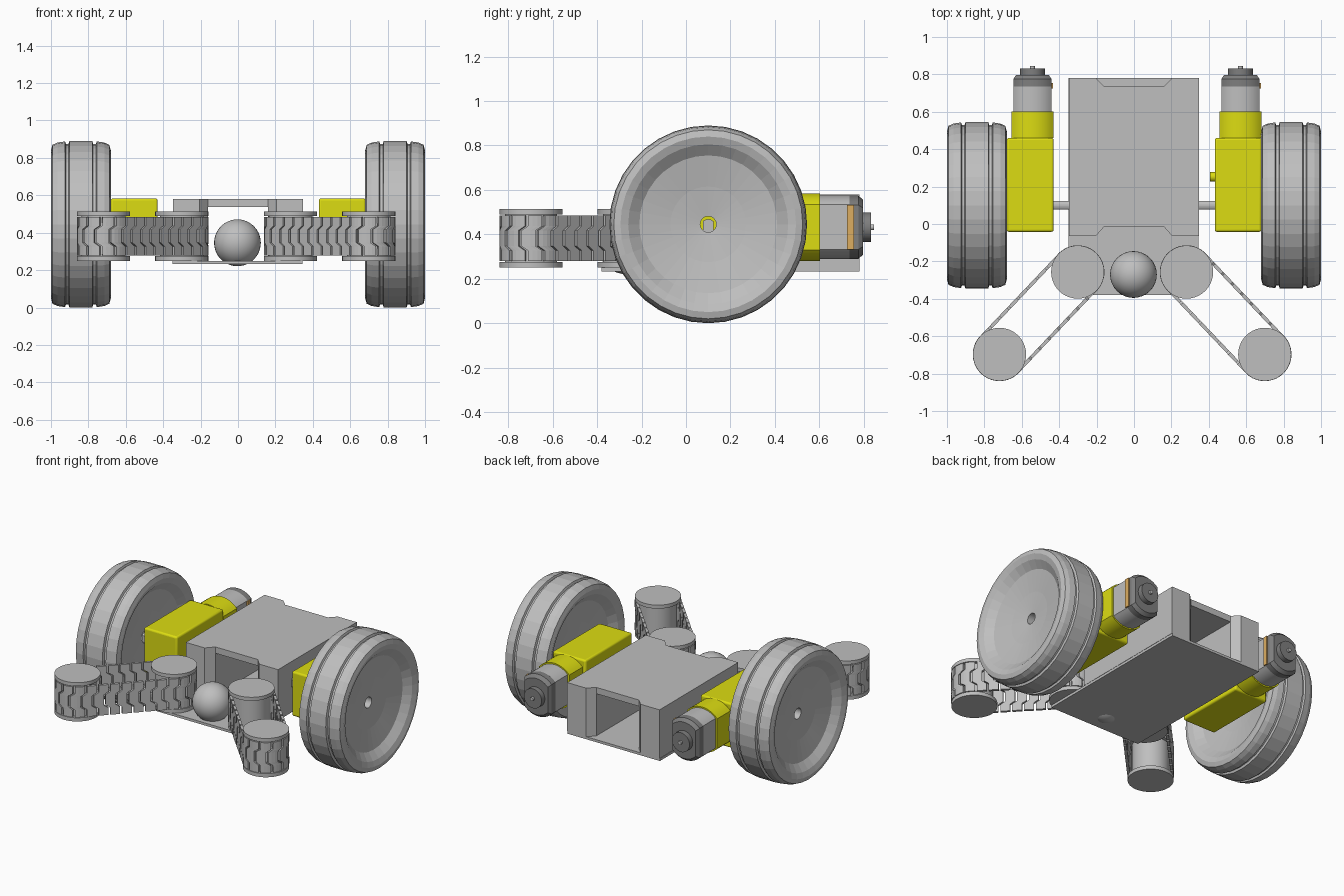
import bpy, bmesh, math
from mathutils import Vector

if "Cube" in bpy.data.objects:
    bpy.data.objects.remove(bpy.data.objects["Cube"])


def material(name, rgb):
    m = bpy.data.materials.new(name)
    m.diffuse_color = (*rgb, 1)
    m.use_nodes = True
    m.node_tree.nodes["Principled BSDF"].inputs["Base Color"].default_value = m.diffuse_color
    return m


GREY = material("light grey", (0.52, 0.52, 0.52))
DARK = material("dark grey", (0.21, 0.21, 0.21))
YELLOW = material("yellow", (0.72, 0.72, 0.006))
TAN = material("terminal tan", (0.72, 0.42, 0.12))


def finish(name, bm, mat, loc=(0, 0, 0)):
    bmesh.ops.recalc_face_normals(bm, faces=bm.faces[:])
    me = bpy.data.meshes.new(name)
    bm.to_mesh(me)
    bm.free()
    me.materials.append(mat)
    ob = bpy.data.objects.new(name, me)
    ob.location = loc
    bpy.context.collection.objects.link(ob)
    return ob


def prism(name, pts, axis, a, b, mat, loc=(0, 0, 0), end_scale=1.0):
    """Extrude a 2D outline from a to b along an axis; the end may taper."""
    place = {"x": lambda u, v, w: (w, u, v), "y": lambda u, v, w: (u, w, v),
             "z": lambda u, v, w: (u, v, w)}[axis]
    bm = bmesh.new()
    lo = [bm.verts.new(place(u, v, a)) for u, v in pts]
    hi = [bm.verts.new(place(u * end_scale, v * end_scale, b)) for u, v in pts]
    bm.faces.new(lo)
    bm.faces.new(hi)
    n = len(pts)
    for i in range(n):
        j = (i + 1) % n
        bm.faces.new((lo[i], lo[j], hi[j], hi[i]))
    return finish(name, bm, mat, loc)


def circle(r, n=32, clip=9):
    return [(max(-clip, min(clip, r * math.cos(2 * math.pi * i / n))),
             r * math.sin(2 * math.pi * i / n)) for i in range(n)]


def flat_circle(r, w):
    """Circle with flat left and right sides at +-w."""
    t = math.acos(w / r)
    right = [t + (math.pi - 2 * t) * i / 14 for i in range(15)]
    angles = right + [a + math.pi for a in right]
    return [(r * math.cos(a), r * math.sin(a)) for a in angles]


def rect(x0, x1, y0, y1):
    return [(x0, y0), (x1, y0), (x1, y1), (x0, y1)]


def smooth(ob):
    bpy.ops.object.select_all(action="DESELECT")
    ob.select_set(True)
    bpy.context.view_layer.objects.active = ob
    bpy.ops.object.shade_smooth_by_angle(angle=math.radians(30))


# Chassis: floor plate, tunnel walls and roof with flared openings
prism("floor_plate", rect(-0.35, 0.345, -0.38, 0.78), "z", 0.233, 0.25, GREY)
Y0, Y1 = -0.065, 0.78
for s, name in ((-1, "left"), (1, "right")):
    wall = [(0.347, Y0), (0.347, Y1), (0.205, Y1), (0.16, Y1 - 0.045),
            (0.16, Y0 + 0.05), (0.205, Y0)]
    prism(f"{name}_tunnel_wall", [(s * x, y) for x, y in wall], "z", 0.25, 0.58, GREY)
prism("tunnel_roof", rect(-0.16, 0.16, Y0 + 0.05, Y1 - 0.045), "z", 0.537, 0.58, GREY)

# Caster ball
bm = bmesh.new()
bmesh.ops.create_uvsphere(bm, u_segments=32, v_segments=20, radius=0.125)
smooth(finish("caster_ball", bm, GREY, (-0.003, -0.27, 0.346)))

# Wheels: revolved profile (radius, offset from the middle of the tread)
half = [(0.036, -0.07), (0.17, -0.085), (0.31, -0.11), (0.36, -0.148), (0.395, -0.16),
        (0.425, -0.152), (0.437, -0.125), (0.443, -0.085), (0.43, -0.08),
        (0.43, -0.066), (0.445, -0.061)]
profile = half + [(r, -t) for r, t in reversed(half)]
SEG = 36
for s, name in ((-1, "left"), (1, "right")):
    bm = bmesh.new()
    rings = []
    for i in range(SEG):
        a = 2 * math.pi * i / SEG
        rings.append([bm.verts.new((t, r * math.sin(a), -r * math.cos(a)))
                      for r, t in profile])
    for i in range(SEG):
        p, q = rings[i], rings[(i + 1) % SEG]
        for k in range(len(profile)):
            m = (k + 1) % len(profile)
            bm.faces.new((p[k], p[m], q[m], q[k]))
    finish(f"{name}_wheel", bm, GREY, (s * 0.84, 0.1, 0.445))
    # Axle with two flats
    prism(f"{name}_axle", flat_circle(0.033, 0.023), "x", -0.215, 0.215, GREY,
          (s * 0.56, 0.1, 0.435))

# Gear motors: the same part repeated on both sides, not mirrored
for x, name in ((-0.555, "left"), (0.557, "right")):
    z = 0.432
    box = prism(f"{name}_gearbox", rect(-0.125, 0.125, -0.042, 0.46), "z", 0.28, 0.583,
                YELLOW, (x, 0, 0))
    bev = box.modifiers.new("rounded edges", "BEVEL")
    bev.width, bev.segments = 0.012, 3
    smooth(box)
    c = (x + 0.012, 0, z)
    smooth(prism(f"{name}_gearbox_neck", flat_circle(0.152, 0.113), "y", 0.46, 0.602, YELLOW, c))
    smooth(prism(f"{name}_motor_can", flat_circle(0.143, 0.101), "y", 0.60, 0.735, GREY, c))
    smooth(prism(f"{name}_motor_cap", flat_circle(0.143, 0.102), "y", 0.735, 0.775, DARK, c))
    smooth(prism(f"{name}_motor_cap_end", flat_circle(0.143, 0.102), "y", 0.775, 0.797,
                 DARK, c, 0.86))
    smooth(prism(f"{name}_motor_boss", circle(0.066), "y", 0.79, 0.832, DARK, c))
    smooth(prism(f"{name}_motor_shaft", circle(0.013, 16), "y", 0.83, 0.846, GREY, c))
    prism(f"{name}_terminal_strip", rect(0.725, 0.755, -0.1, 0.1), "x", 0.1, 0.11, TAN, c)
    smooth(prism(f"{name}_gearbox_peg", circle(0.026, 20), "x", -0.15, -0.12, YELLOW,
                 (x, 0.252, z)))

# Chain arms: two flanged drums joined by a loop of interlocking links
R, LINKS = 0.134, 28
ROWS = [(-0.103, 0.0), (-0.055, 0.0), (-0.035, 0.03), (0.035, 0.03), (0.055, 0.0), (0.103, 0.0)]
for s, name, cx in ((-1, "left", -0.01), (1, "right", -0.01)):
    inner = Vector((cx + s * 0.291, -0.257))
    outer = Vector((cx + s * 0.709, -0.697))
    for c, part in ((inner, "inner"), (outer, "outer")):
        loc = (c.x, c.y, 0)
        for bit, r, z0, z1 in (("bottom_flange", 0.142, 0.25, 0.275),
                               ("core", 0.117, 0.275, 0.49),
                               ("top_flange", 0.142, 0.49, 0.514)):
            smooth(prism(f"{name}_{part}_drum_{bit}", circle(r, 40), "z", z0, z1, GREY, loc))

    d = (outer - inner).normalized()
    n = Vector((-d.y, d.x))
    L = (outer - inner).length
    arc = math.pi * R
    total = 2 * (L + arc)

    def path(u):
        """Point on the loop around both drums at distance u."""
        u %= total
        if u < L:
            return inner + n * R + d * u
        if u < L + arc:
            a = (u - L) / R
            return outer + (n * math.cos(a) + d * math.sin(a)) * R
        if u < 2 * L + arc:
            return outer - n * R - d * (u - L - arc)
        a = (u - 2 * L - arc) / R
        return inner - (n * math.cos(a) + d * math.sin(a)) * R

    pitch = total / LINKS
    bm = bmesh.new()
    for i in range(LINKS):
        grid = []
        for v, off in ROWS:
            row = []
            for k in range(4):
                p = path(i * pitch + off + k / 3 * (pitch - 0.012))
                row.append(bm.verts.new((p.x, p.y, 0.382 + v)))
            grid.append(row)
        for a, b in zip(grid, grid[1:]):
            for k in range(3):
                bm.faces.new((a[k], a[k + 1], b[k + 1], b[k]))
    chain = finish(f"{name}_chain", bm, GREY)
    sol = chain.modifiers.new("thickness", "SOLIDIFY")
    sol.thickness, sol.offset = 0.018, 0
